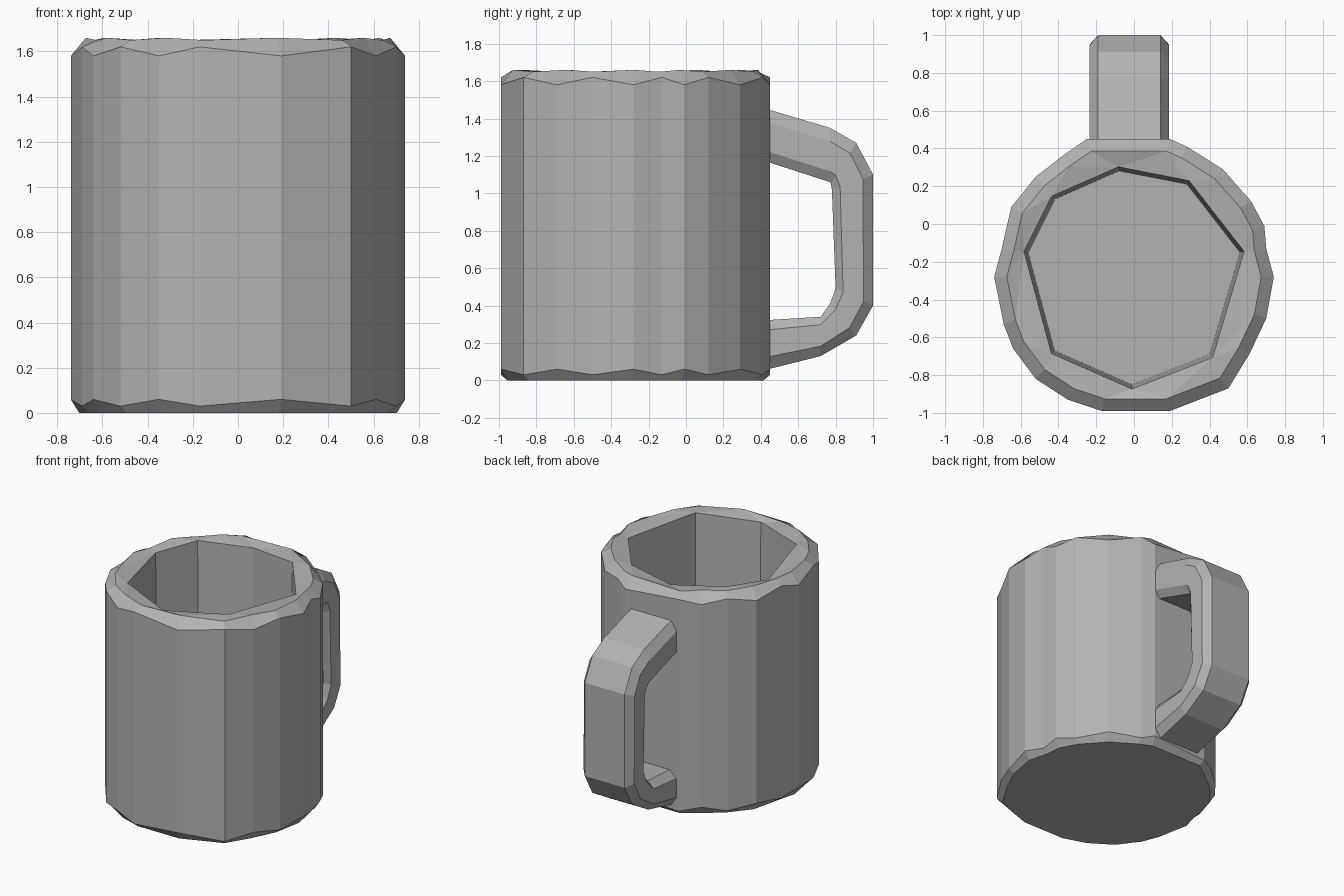
import bpy, bmesh
from mathutils import Vector

cube = bpy.data.objects.get("Cube")
if cube:
    bpy.data.objects.remove(cube, do_unlink=True)

mat = bpy.data.materials.new("stone grey")
mat.use_nodes = True
grey = (0.45, 0.45, 0.45, 1)
mat.diffuse_color = grey
mat.node_tree.nodes["Principled BSDF"].inputs["Base Color"].default_value = grey

CENTRE = Vector((0, -0.27))


def ring(bm, outline, scale, heights):
    """Add one closed edge loop; heights alternate around it."""
    verts = []
    for i, p in enumerate(outline):
        q = CENTRE + (Vector(p) - CENTRE) * scale
        verts.append(bm.verts.new((q.x, q.y, heights[i % len(heights)])))
    return verts


def skin(bm, a, b):
    n = len(a)
    for i in range(n):
        j = (i + 1) % n
        bm.faces.new((a[i], a[j], b[j], b[i]))


def loop_edges(bm, loop):
    return [bm.edges.get((v, loop[(i + 1) % len(loop)])) for i, v in enumerate(loop)]


def finish(bm, name):
    bmesh.ops.recalc_face_normals(bm, faces=bm.faces)
    mesh = bpy.data.meshes.new(name)
    bm.to_mesh(mesh)
    bm.free()
    mesh.materials.append(mat)
    obj = bpy.data.objects.new(name, mesh)
    bpy.context.collection.objects.link(obj)
    return obj


# Mug body: hand-cut outer wall, faceted rim, eight-sided hollow
outer = [(0.19, 0.45), (-0.25, 0.45), (-0.38, 0.36), (-0.52, 0.25), (-0.65, 0.09),
         (-0.70, -0.13), (-0.74, -0.28), (-0.69, -0.53), (-0.64, -0.66), (-0.52, -0.82),
         (-0.35, -0.93), (-0.17, -0.99), (0.19, -0.99), (0.50, -0.87), (0.61, -0.69),
         (0.70, -0.50), (0.74, -0.28), (0.70, -0.13), (0.69, -0.01), (0.62, 0.12),
         (0.47, 0.29), (0.28, 0.41)]
inner = [(-0.08, 0.28), (-0.42, 0.13), (-0.56, -0.15), (-0.42, -0.67),
         (-0.01, -0.85), (0.40, -0.69), (0.56, -0.15), (0.28, 0.21)]

bm = bmesh.new()
base = ring(bm, outer, 0.95, [0.0])
low = ring(bm, outer, 1.0, [0.06, 0.03])
high = ring(bm, outer, 1.0, [1.58, 1.62])
rim = ring(bm, outer, 0.91, [1.66, 1.65])
for a, b in ((base, low), (low, high), (high, rim)):
    skin(bm, a, b)
bm.faces.new(base)
lip = ring(bm, inner, 1.04, [1.63, 1.65])
floor = ring(bm, inner, 1.0, [0.2])
skin(bm, lip, floor)
bm.faces.new(floor)
bmesh.ops.triangle_fill(bm, use_beauty=True,
                        edges=loop_edges(bm, rim) + loop_edges(bm, lip))
finish(bm, "mug_body")

# Handle: chamfered section lofted between outer and inner (y, z) edges
stations = [((0.40, 1.46), (0.40, 1.18)), ((0.77, 1.35), (0.77, 1.06)),
            ((0.91, 1.27), (0.775, 1.05)), ((1.0, 1.10), (0.78, 1.02)),
            ((1.0, 0.40), (0.80, 0.49)), ((0.91, 0.24), (0.77, 0.41)),
            ((0.72, 0.13), (0.72, 0.34)), ((0.40, 0.05), (0.40, 0.32))]
# Section points as (x, fraction from outer edge to inner edge)
section = [(-0.19, 0), (0.14, 0), (0.185, 0.25), (0.185, 0.8),
           (0.15, 1), (-0.18, 1), (-0.235, 0.8), (-0.235, 0.25)]

bm = bmesh.new()
previous = None
for out, inn in stations:
    loop = []
    for x, t in section:
        p = Vector(out).lerp(Vector(inn), t)
        loop.append(bm.verts.new((x, p.x, p.y)))
    if previous:
        skin(bm, previous, loop)
    else:
        bm.faces.new(loop)
    previous = loop
bm.faces.new(previous)
finish(bm, "handle")
